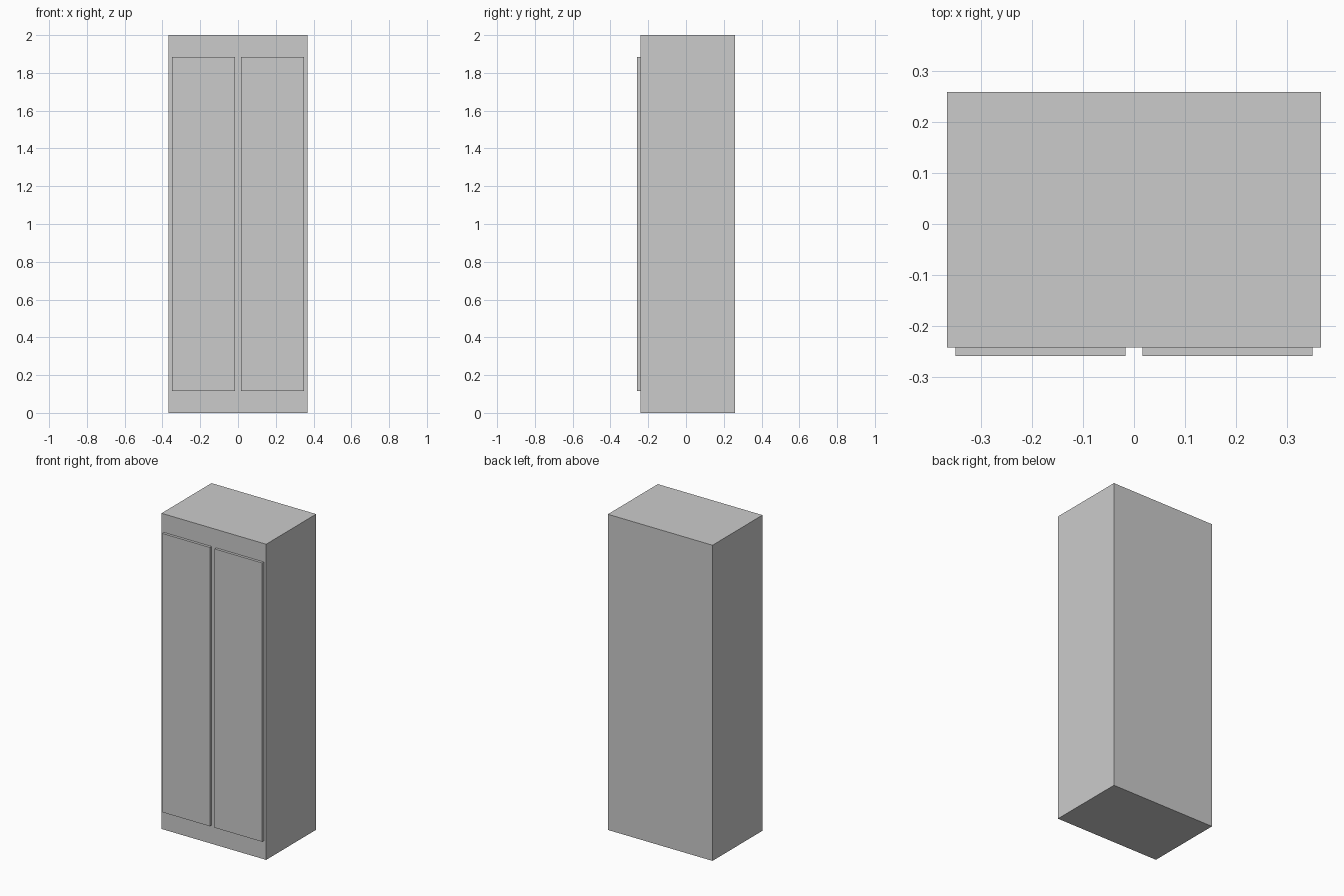
import bpy

if "Cube" in bpy.data.objects:
    bpy.data.objects.remove(bpy.data.objects["Cube"])


def box(name, x, y, z):
    """Box spanning the given (min, max) ranges."""
    spans = (x, y, z)
    bpy.ops.mesh.primitive_cube_add(size=1, location=[(a + b) / 2 for a, b in spans])
    ob = bpy.context.object
    ob.name = name
    ob.scale = [b - a for a, b in spans]
    bpy.ops.object.transform_apply(location=False, rotation=False, scale=True)
    return ob


FRONT = -0.2417      # front face of the cabinet body
DOOR_T = 0.0167      # door thickness

# Cabinet body
box("cabinet_body", (-0.3667, 0.3667), (FRONT, 0.2583), (0, 2))

# Pair of slab doors standing proud of the front
for side, x in (("left", (-0.35, -0.0167)), ("right", (0.0167, 0.35))):
    box(side + "_door", x, (FRONT - DOOR_T, FRONT), (0.1167, 1.8833))
